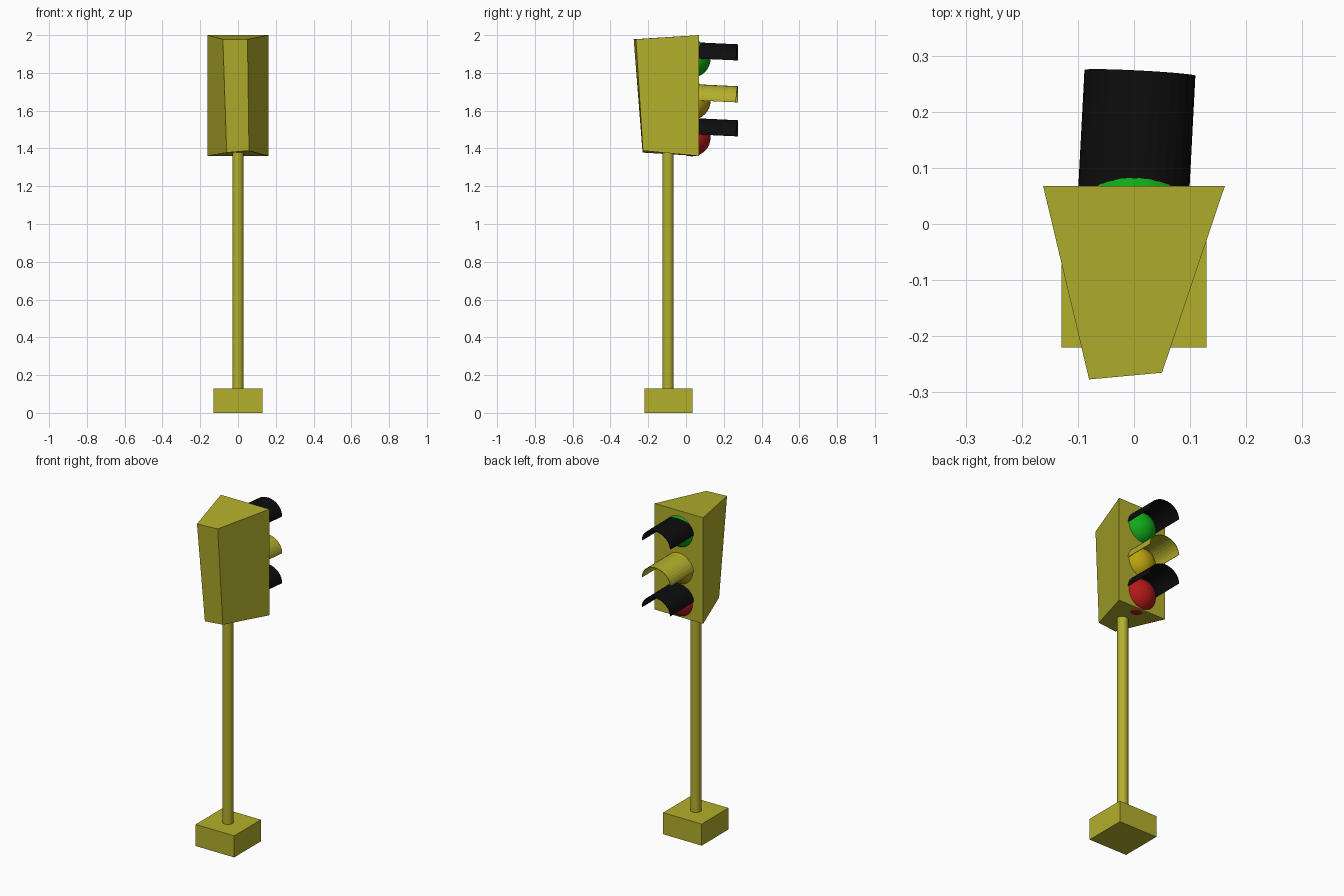
import bpy, bmesh, math
from mathutils import Matrix

if "Cube" in bpy.data.objects:
    bpy.data.objects.remove(bpy.data.objects["Cube"])


def material(name, rgb):
    m = bpy.data.materials.new(name)
    m.diffuse_color = (*rgb, 1)
    m.use_nodes = True
    m.node_tree.nodes["Principled BSDF"].inputs["Base Color"].default_value = m.diffuse_color
    return m


YELLOW = material("yellow_paint", (0.45, 0.43, 0.025))
BLACK = material("black", (0.004, 0.004, 0.004))
GREEN = material("green_lens", (0.005, 0.40, 0.01))
AMBER = material("amber_lens", (0.50, 0.36, 0.005))
RED = material("red_lens", (0.45, 0.01, 0.01))


def finish(name, bm, mat, smooth=False):
    bmesh.ops.recalc_face_normals(bm, faces=bm.faces)
    me = bpy.data.meshes.new(name)
    bm.to_mesh(me)
    bm.free()
    me.materials.append(mat)
    ob = bpy.data.objects.new(name, me)
    bpy.context.collection.objects.link(ob)
    if smooth:
        bpy.ops.object.select_all(action='DESELECT')
        ob.select_set(True)
        bpy.context.view_layer.objects.active = ob
        bpy.ops.object.shade_smooth_by_angle(angle=math.radians(40))
    return ob


# Square foot
bm = bmesh.new()
bmesh.ops.create_cube(bm, size=1, matrix=Matrix.Translation((0, -0.093, 0.065))
                      @ Matrix.Diagonal((0.258, 0.255, 0.13, 1)))
finish("base", bm, YELLOW)

# Pole, running a little into the foot and the head
bm = bmesh.new()
bmesh.ops.create_cone(bm, cap_ends=True, segments=32, radius1=0.03, radius2=0.03,
                      depth=1.32, matrix=Matrix.Translation((0, -0.095, 0.76)))
finish("pole", bm, YELLOW, True)

# Slightly crooked tapered head: lamp side, then narrow rear side
bm = bmesh.new()
lamp_side = [(-0.162, 0.068, 1.36), (0.162, 0.068, 1.36),
             (0.162, 0.068, 2.0), (-0.162, 0.068, 2.0)]
rear_side = [(-0.06, -0.23, 1.378), (0.058, -0.228, 1.388),
             (0.05, -0.265, 1.978), (-0.08, -0.277, 1.978)]
a = [bm.verts.new(p) for p in lamp_side]
b = [bm.verts.new(p) for p in rear_side]
bm.faces.new(a)
bm.faces.new(b[::-1])
for i in range(4):
    j = (i + 1) % 4
    bm.faces.new((a[i], b[i], b[j], a[j]))
finish("head", bm, YELLOW)


def lens(name, z, mat):
    bm = bmesh.new()
    bmesh.ops.create_uvsphere(bm, u_segments=32, v_segments=16, radius=0.1,
                              matrix=Matrix.Translation((0, 0.03, z)))
    finish(name, bm, mat, True)


def visor(name, z, mat, n=16):
    # Half-round hood, turned slightly sideways and tilted down
    bm = bmesh.new()
    rows = [[bm.verts.new((0.099 * math.cos(math.pi * i / n), y,
                           0.085 * math.sin(math.pi * i / n)))
             for i in range(n + 1)] for y in (-0.06, 0.202)]
    for i in range(n):
        bm.faces.new((rows[0][i], rows[0][i + 1], rows[1][i + 1], rows[1][i]))
    bm.transform(Matrix.Translation((0, 0.068, z))
                 @ Matrix.Rotation(math.radians(-3), 4, 'Z')
                 @ Matrix.Rotation(math.radians(-2.7), 4, 'X'))
    ob = finish(name, bm, mat)
    mod = ob.modifiers.new("thickness", 'SOLIDIFY')
    mod.thickness = 0.003


# Three lamps with hoods
for colour, lens_mat, visor_mat, lens_z, visor_z in (
        ("green", GREEN, BLACK, 1.875, 1.876),
        ("amber", AMBER, YELLOW, 1.652, 1.654),
        ("red", RED, BLACK, 1.458, 1.474)):
    lens(colour + "_lens", lens_z, lens_mat)
    visor(colour + "_visor", visor_z, visor_mat)
